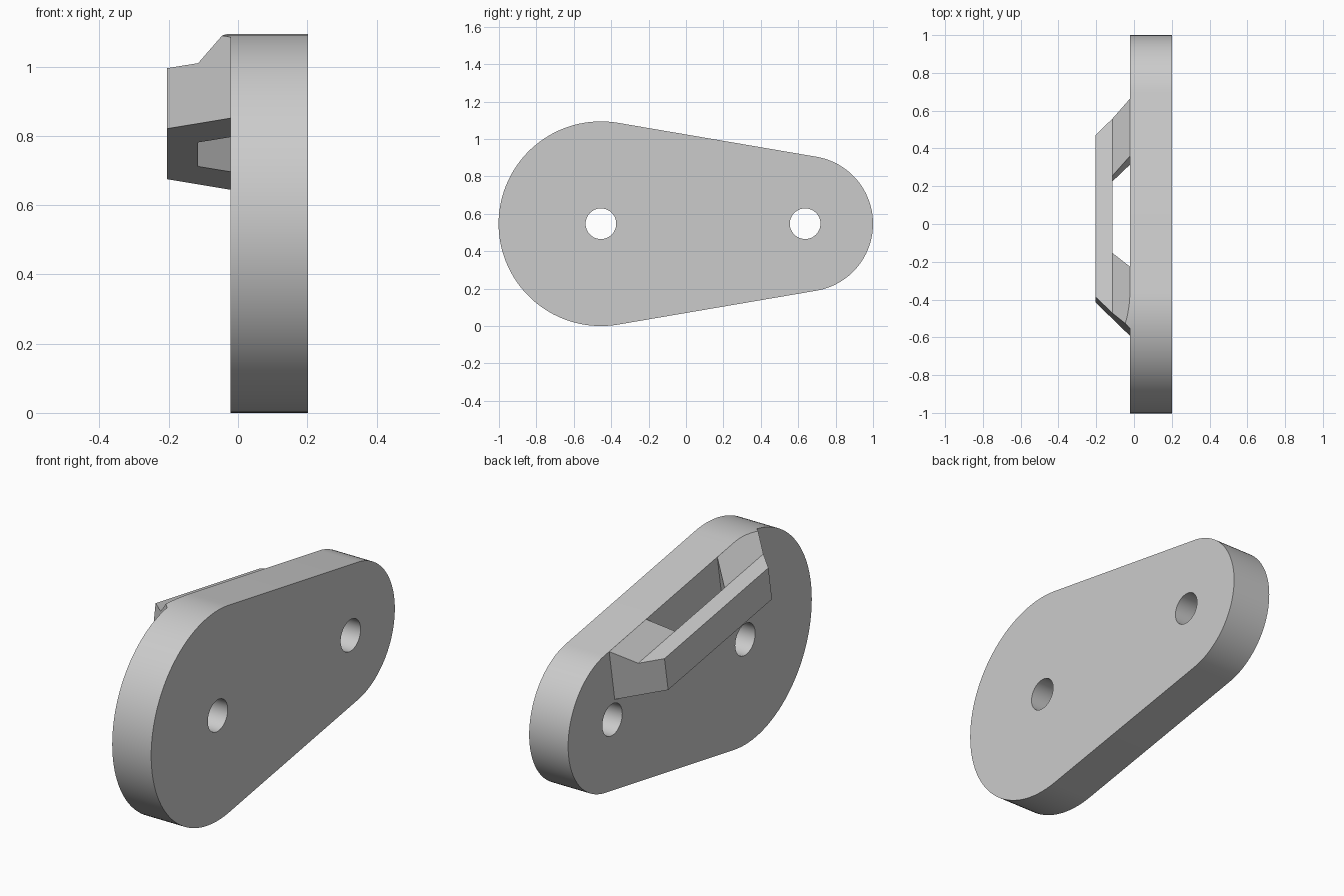
import bpy, bmesh, math
from mathutils import Vector, Matrix

if "Cube" in bpy.data.objects:
    bpy.data.objects.remove(bpy.data.objects["Cube"])

grey = bpy.data.materials.new("light grey")
grey.use_nodes = True
COLOUR = (0.6, 0.6, 0.6, 1)
grey.diffuse_color = COLOUR
grey.node_tree.nodes["Principled BSDF"].inputs["Base Color"].default_value = COLOUR

# Main dimensions
MID_Z = 0.547
BIG_Y, BIG_R = -0.455, 0.547
SMALL_Y, SMALL_R = 0.637, 0.363
HOLE_R = 0.082
BACK_X, FACE_X = -0.022, 0.202
TILT = math.asin((BIG_R - SMALL_R) / (SMALL_Y - BIG_Y))


def prism(name, points, offset):
    """Extrude a closed 3D outline along an offset vector."""
    bm = bmesh.new()
    base = bm.faces.new([bm.verts.new(p) for p in points])
    top = bmesh.ops.extrude_face_region(bm, geom=[base])
    moved = [g for g in top["geom"] if isinstance(g, bmesh.types.BMVert)]
    bmesh.ops.translate(bm, verts=moved, vec=Vector(offset))
    bmesh.ops.recalc_face_normals(bm, faces=bm.faces)
    mesh = bpy.data.meshes.new(name)
    bm.to_mesh(mesh)
    bm.free()
    mesh.materials.append(grey)
    obj = bpy.data.objects.new(name, mesh)
    bpy.context.collection.objects.link(obj)
    return obj


def cut(obj, cutter, operation):
    """Apply a boolean and remove the cutter."""
    mod = obj.modifiers.new("cut", "BOOLEAN")
    mod.operation, mod.solver, mod.object = operation, "EXACT", cutter
    bpy.context.view_layer.objects.active = obj
    bpy.ops.object.modifier_apply(modifier=mod.name)
    bpy.data.objects.remove(cutter)


def arc(y, r, start, end, steps, x):
    """Points on an arc in the side plane, angles measured from +y."""
    angles = [start + (end - start) * i / steps for i in range(steps + 1)]
    return [(x, y + r * math.cos(a), MID_Z + r * math.sin(a)) for a in angles]


def outline(x):
    """Two unequal circles joined by their tangents."""
    t = math.pi / 2 - TILT
    return (arc(SMALL_Y, SMALL_R, -t, t, 48, x)
            + arc(BIG_Y, BIG_R, t, 2 * math.pi - t, 64, x))


# Plate with two through holes
plate = prism("plate", outline(BACK_X), (FACE_X - BACK_X, 0, 0))
for y in (BIG_Y, SMALL_Y):
    ring = arc(y, HOLE_R, 0, 2 * math.pi * 47 / 48, 47, BACK_X - 0.1)
    cut(plate, prism("hole_cutter", ring, (0.5, 0, 0)), "DIFFERENCE")

# Handle, made level and then tilted to follow the sloping upper edge
tilt = Matrix.Translation((0, 0, 0.75)) @ Matrix.Rotation(-TILT, 4, "X")
bracket = [(BACK_X, -0.6), (-0.205, -0.42), (-0.205, 0.446), (BACK_X, 0.626),
           (BACK_X, 0.318), (-0.115, 0.228), (-0.115, -0.185), (BACK_X, -0.275)]
handle = prism("handle", [(x, u, 0) for x, u in bracket], (0, 0, 0.4))
# Low grip bar with ramps rising to the plate
ramp = [(-0.3, -0.1), (0.1, -0.1), (0.1, 0.392), (-0.115, 0.177), (-0.3, 0.177)]
cut(handle, prism("ramp_cutter", [(x, -1, v) for x, v in ramp], (0, 2, 0)), "INTERSECT")
handle.data.transform(tilt)
# Trim the handle to the plate silhouette
cut(handle, prism("trim_cutter", outline(-0.4), (0.6, 0, 0)), "INTERSECT")

# Smooth the rounded edges, keep the corners sharp
for obj in (plate, handle):
    bpy.ops.object.select_all(action="DESELECT")
    obj.select_set(True)
    bpy.context.view_layer.objects.active = obj
    bpy.ops.object.shade_smooth_by_angle(angle=math.radians(20))
